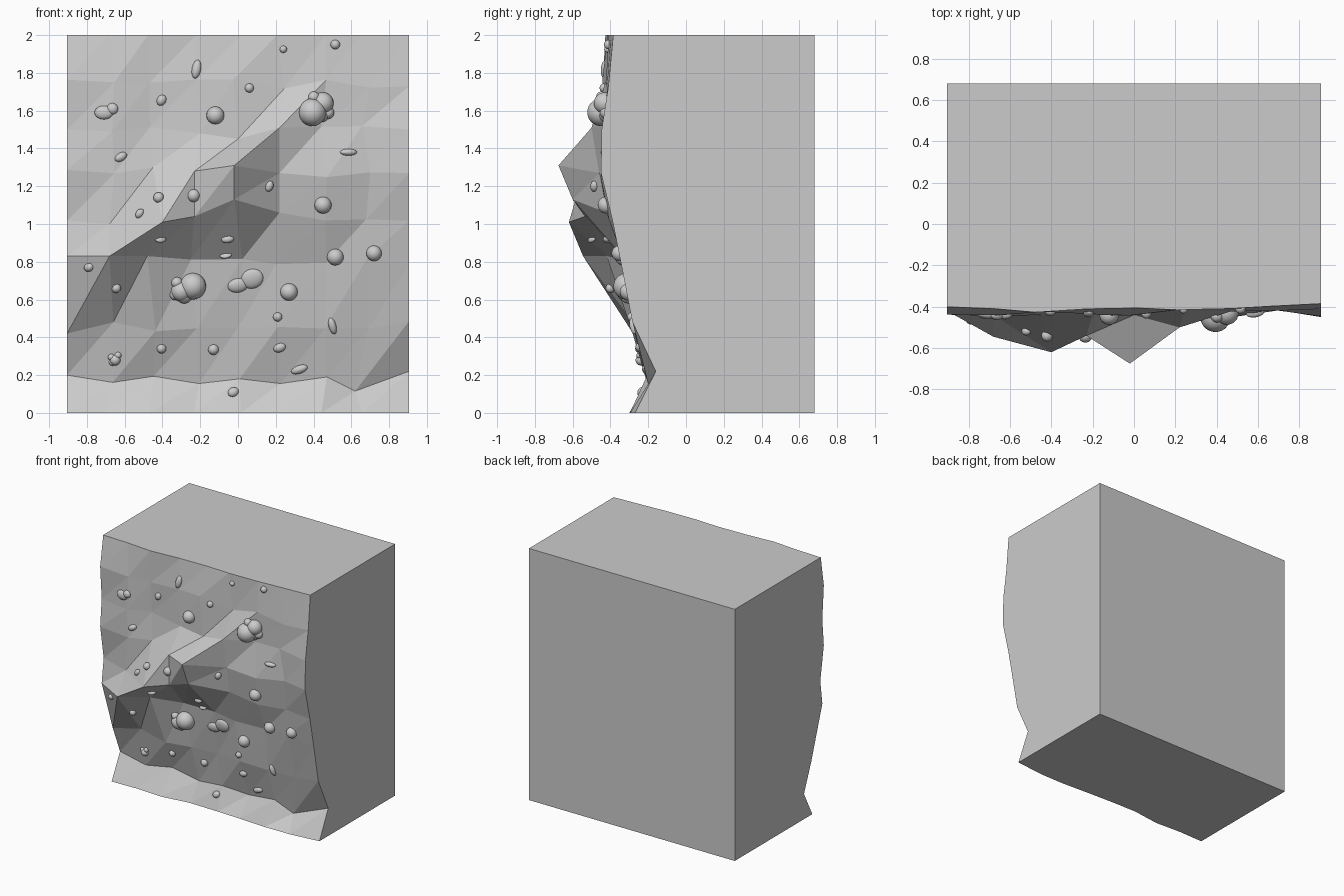
import bpy, bmesh, random
from math import radians
from mathutils import Vector, Matrix
from mathutils.bvhtree import BVHTree

random.seed(4)
N = 8
W, BACK = 0.905, 0.68

# rock_wall: jittered 8 x 8 grid of facets, row profile is (height, depth)
profile = [(0, -.285), (.18, -.20), (.46, -.27), (.80, -.34), (1.04, -.39),
           (1.27, -.435), (1.49, -.43), (1.74, -.425), (2, -.41)]
# ledge and toe points: (column, row) -> (x, y, z)
special = {
    (0, 2): (-W, -.28, .42), (1, 2): (-.66, -.28, .48),
    (0, 3): (-W, -.42, .83), (1, 3): (-.68, -.545, .83), (2, 3): (-.48, -.42, .83),
    (1, 4): (-.68, -.44, 1.0), (2, 4): (-.40, -.62, 1.01), (3, 4): (-.23, -.535, 1.04),
    (4, 4): (-.02, -.60, 1.13), (5, 4): (.22, -.42, 1.06),
    (2, 5): (-.45, -.44, 1.30), (3, 5): (-.23, -.54, 1.28), (4, 5): (-.02, -.675, 1.31),
    (5, 5): (.22, -.46, 1.27), (3, 6): (-.20, -.44, 1.48), (4, 6): (0, -.44, 1.45),
    (5, 6): (.22, -.50, 1.51), (6, 1): (.47, -.21, .19), (7, 1): (.62, -.19, .115),
    (8, 1): (W, -.16, .22), (8, 5): (W, -.45, 1.27), (8, 8): (W, -.385, 2),
}
bm = bmesh.new()
grid = []
for j, (z, y) in enumerate(profile):
    row = []
    for i in range(N + 1):
        dx = random.uniform(-.025, .025) if 0 < i < N else 0
        dz = random.uniform(-.03, .03) if 0 < j < N else 0
        co = (-W + 2 * W * i / N + dx, y + random.uniform(-.018, .018), z + dz)
        row.append(bm.verts.new(special.get((i, j), co)))
    grid.append(row)
for j in range(N):
    for i in range(N):
        a, b, c, d = grid[j][i], grid[j][i + 1], grid[j + 1][i + 1], grid[j + 1][i]
        bm.faces.new((a, b, c))
        bm.faces.new((a, c, d))
bm.normal_update()
tree = BVHTree.FromBMesh(bm)
bl, br, tr, tl = [bm.verts.new((x, BACK, z)) for x, z in ((-W, 0), (W, 0), (W, 2), (-W, 2))]
bm.faces.new((br, bl, tl, tr))
bm.faces.new(grid[N] + [tr, tl])
bm.faces.new(grid[0][::-1] + [bl, br])
bm.faces.new([r[0] for r in grid] + [tl, bl])
bm.faces.new([r[N] for r in grid][::-1] + [br, tr])
bmesh.ops.recalc_face_normals(bm, faces=bm.faces)


def finish(bm, name, smooth=False):
    me = bpy.data.meshes.new(name)
    bm.to_mesh(me)
    bm.free()
    for p in me.polygons:
        p.use_smooth = smooth
    bpy.context.collection.objects.link(bpy.data.objects.new(name, me))


finish(bm, "rock_wall")


def stud(bm, x, z, rx, rz, ry, tilt=0, out=0):
    """Ellipsoid half sunk in the rock, aligned to the facet below it."""
    p, n, _, _ = tree.ray_cast(Vector((x, -2, z)), Vector((0, 1, 0)))
    rot = n.to_track_quat('-Y', 'Z').to_matrix().to_4x4()
    m = (Matrix.Translation(p + n * out) @ rot @ Matrix.Rotation(radians(tilt), 4, 'Y')
         @ Matrix.Diagonal((rx, ry, rz, 1)))
    bmesh.ops.create_uvsphere(bm, u_segments=20, v_segments=12, radius=1, matrix=m)


# pebbles: round studs (x, z, radius)
bm = bmesh.new()
for x, z, r in [(-.12, 1.575, .047), (.06, 1.72, .024), (.515, 1.95, .025), (.24, 1.925, .019),
                (-.42, 1.14, .028), (-.235, 1.15, .034), (.45, 1.10, .045), (.515, .825, .044),
                (.72, .845, .041), (.27, .64, .046), (.21, .508, .024), (-.13, .335, .028),
                (-.405, .34, .025), (-.645, .66, .025)]:
    stud(bm, x, z, r, r, r)
finish(bm, "pebbles", True)

# pebble_clusters: overlapping studs
bm = bmesh.new()
for x, z, r in [(.39, 1.592, .073), (.445, 1.64, .058), (.475, 1.59, .034), (.40, 1.672, .03),
                (.44, 1.58, .04), (-.24, .672, .07), (-.30, .645, .055), (-.325, .69, .03),
                (-.285, .62, .04), (-.335, .625, .027), (-.65, .28, .028), (-.67, .295, .018),
                (-.635, .305, .018), (-.665, .268, .018)]:
    stud(bm, x, z, r, r, r, 0, r * .15)
finish(bm, "pebble_clusters", True)

# flat_chips: shallow elongated bumps (x, z, half length, half height, tilt)
bm = bmesh.new()
for x, z, a, b, t in [(-.71, 1.59, .05, .036, 0), (-.665, 1.61, .03, .03, -50),
                      (-.22, 1.82, .05, .024, -80), (-.405, 1.655, .03, .024, -60),
                      (-.62, 1.355, .035, .022, -30), (.585, 1.38, .045, .018, 0),
                      (.165, 1.2, .03, .022, -70), (-.52, 1.055, .028, .02, -60),
                      (-.055, .92, .034, .02, -10), (-.065, .835, .032, .012, -10),
                      (-.41, .92, .032, .014, -10), (-.79, .77, .028, .022, -20),
                      (.0, .675, .055, .038, -10), (.075, .71, .06, .052, -20),
                      (.5, .46, .046, .02, 75), (.22, .345, .034, .024, -20),
                      (.325, .23, .046, .022, -20), (-.025, .11, .03, .025, -30)]:
    stud(bm, x, z, a, b, .022, t)
finish(bm, "flat_chips", True)
